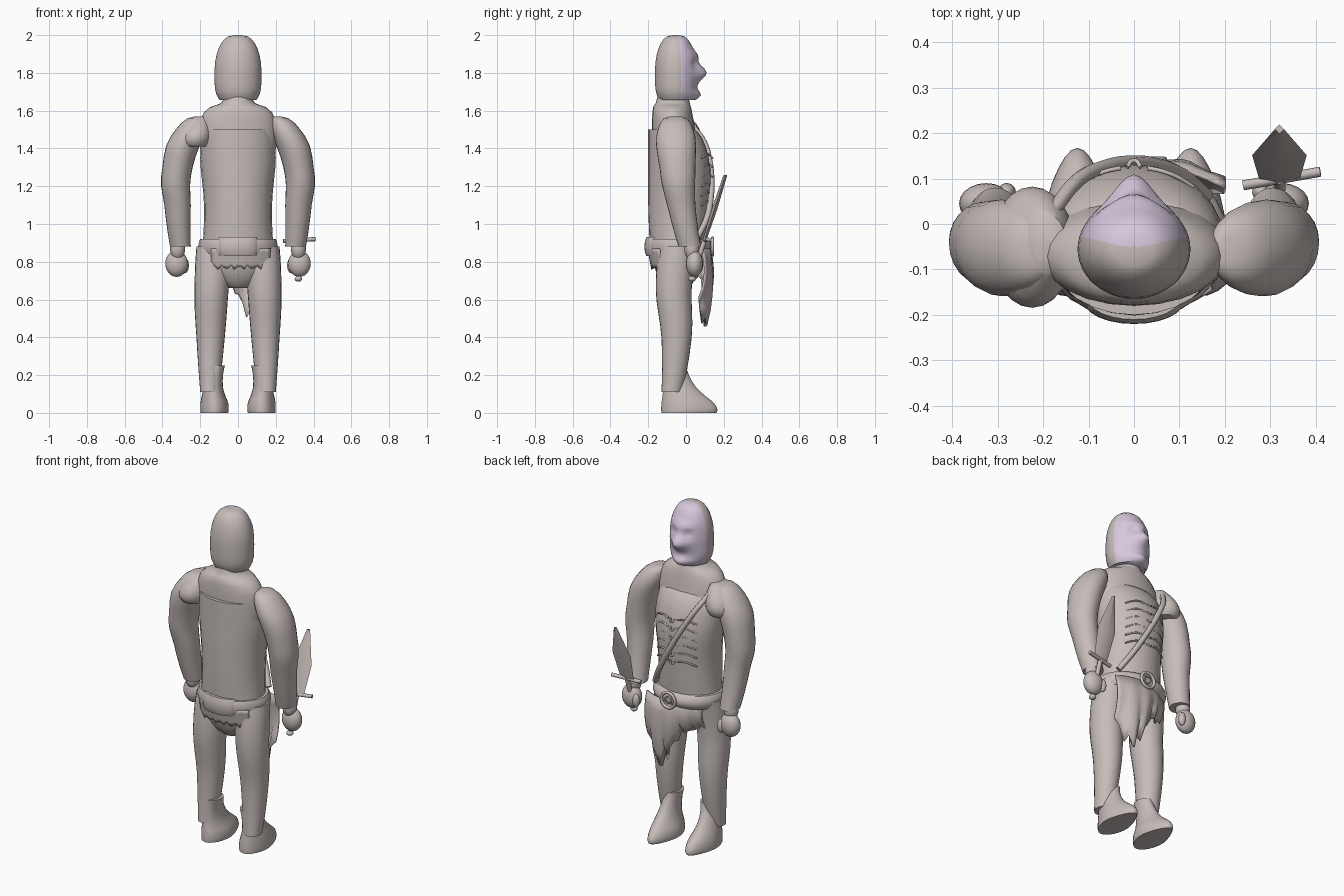
import bpy, bmesh, math
from mathutils import Vector

cube = bpy.data.objects.get("Cube")
if cube:
    bpy.data.objects.remove(cube)


def material(name, *rgb):
    mat = bpy.data.materials.new(name)
    mat.use_nodes = True
    mat.diffuse_color = (*rgb, 1)
    mat.node_tree.nodes["Principled BSDF"].inputs["Base Color"].default_value = (*rgb, 1)
    return mat


STONE = material("warm grey", .57, .51, .49)
LILAC = material("pale lilac", .68, .58, .73)


def bump(value, centre, width):
    return math.exp(-((value - centre) / width)**2)


def mesh_object(name, bm):
    bmesh.ops.recalc_face_normals(bm, faces=bm.faces)
    mesh = bpy.data.meshes.new(name)
    bm.to_mesh(mesh)
    bm.free()
    mesh.materials.append(STONE)
    obj = bpy.data.objects.new(name, mesh)
    bpy.context.collection.objects.link(obj)
    bpy.ops.object.select_all(action="DESELECT")
    obj.select_set(True)
    bpy.context.view_layer.objects.active = obj
    bpy.ops.object.shade_smooth_by_angle(angle=math.radians(50))
    return obj


def smooth_rows(rows, steps):
    """Fill in rows between the given ones along a smooth curve."""
    rows = [Vector(row) for row in rows]
    padded = [rows[0], *rows, rows[-1]]
    result = []
    for before, start, end, after in zip(padded, rows, rows[1:], padded[3:]):
        slope_in, slope_out = (end - before) / 2, (after - start) / 2
        for step in range(steps):
            t = step / steps
            from_start = start + slope_in * t
            from_end = end - slope_out * (1 - t)
            result.append(from_start.lerp(from_end, t * t * (3 - 2 * t)))
    return result + [rows[-1]]


def loft(name, rows, side=1, sides=24, steps=4, shape=None):
    """Stack of ovals; each row is height, x range, y range."""
    bm = bmesh.new()
    rings = []
    for z, left, right, back, front in smooth_rows(rows, steps):
        ring = []
        for k in range(sides):
            angle = math.tau * k / sides
            co = Vector((side * (left + right + (right - left) * math.cos(angle)) / 2,
                         (back + front + (front - back) * math.sin(angle)) / 2, z))
            ring.append(bm.verts.new(shape(co) if shape else co))
        rings.append(ring)
    for low, high in zip(rings, rings[1:]):
        for k in range(sides):
            bm.faces.new((low[k - 1], low[k], high[k], high[k - 1]))
    bm.faces.new(rings[0])
    bm.faces.new(rings[-1])
    return mesh_object(name, bm)


def core(name, rows, **options):
    """Symmetric loft; each row is height, half width, back, front."""
    return loft(name, [(z, -half, half, back, front) for z, half, back, front in rows], **options)


def ball(name, centre, radii):
    bm = bmesh.new()
    bmesh.ops.create_uvsphere(bm, u_segments=20, v_segments=12, radius=1)
    bmesh.ops.scale(bm, vec=radii, verts=bm.verts)
    bmesh.ops.translate(bm, vec=centre, verts=bm.verts)
    return mesh_object(name, bm)


def tube(name, points, radius, closed=False):
    curve = bpy.data.curves.new(name, "CURVE")
    curve.dimensions = "3D"
    curve.bevel_depth, curve.bevel_resolution, curve.resolution_u = radius, 2, 5
    curve.use_fill_caps = True
    spline = curve.splines.new("BEZIER")
    spline.bezier_points.add(len(points) - 1)
    spline.use_cyclic_u = closed
    for point, co in zip(spline.bezier_points, points):
        point.co = co
        point.handle_left_type = point.handle_right_type = "AUTO"
    curve.materials.append(STONE)
    obj = bpy.data.objects.new(name, curve)
    bpy.context.collection.objects.link(obj)


def cloth(name, left, right, hem_at, depth_at, top=.87, columns=18, rows=5):
    """Hanging rag with a torn hem height and a depth given by rules."""
    bm = bmesh.new()
    grid = []
    for i in range(columns + 1):
        x = left + (right - left) * i / columns
        hem = hem_at(x) + (top - hem_at(x)) * .1 * math.sin(2.4 * i)
        grid.append([bm.verts.new((x, depth_at(x, j / rows), top + (hem - top) * j / rows))
                     for j in range(rows + 1)])
    for one, other in zip(grid, grid[1:]):
        for j in range(rows):
            bm.faces.new((one[j], other[j], other[j + 1], one[j + 1]))
    thickness = mesh_object(name, bm).modifiers.new("thickness", "SOLIDIFY")
    thickness.thickness, thickness.offset = .01, 0


# Head: domed cap over a tapering jaw, with brow, nose, chin and eye hollows
def face_shape(co):
    if co.y > 0:
        nose = .055 * bump(co.z, 1.8, .045) * bump(co.x, 0, .05)
        brow = .018 * bump(co.z, 1.89, .03) * bump(co.x, 0, .07)
        chin = .035 * bump(co.z, 1.68, .03) * bump(co.x, 0, .06)
        eyes = .015 * bump(co.z, 1.85, .02) * bump(abs(co.x), .045, .02)
        co.y += nose + brow + chin - eyes
    return co


head_rows = []
for i in range(-6, 9):
    t = abs(i) / 8
    if i < 0:
        z, half = 1.8 - .19 * t, .124 - .08 * t**4
    else:
        lift = t * math.radians(89)
        z, half = 1.8 + .2 * math.sin(lift), .124 * math.cos(lift)**.7
    head_rows.append((z, half, -.055 - .88 * half, -.055 + .88 * half))
head = core("head", head_rows, sides=48, steps=2, shape=face_shape)
head.data.materials.append(LILAC)
for face in head.data.polygons:
    face.material_index = int(face.center.y + .054 > abs(face.center.x) / 4)

# Neck and mantle, vest, hips and belt
core("neck_mantle", [(1.3, .18, -.17, .08), (1.55, .2, -.18, .04),
                     (1.64, .09, -.16, .02), (1.7, .08, -.14, .01)])
core("torso", [(.86, .19, -.19, .1), (1.1, .18, -.2, .12), (1.35, .2, -.2, .12), (1.5, .18, -.2, .05)])
core("hips", [(.66, .05, -.1, .02), (.75, .16, -.16, .06), (.9, .19, -.18, .1)])
core("belt", [(.84, .2, -.2, .12), (.88, .21, -.21, .14), (.92, .2, -.2, .12)])
core("back_pouch", [(.83, .1, -.21, -.12), (.88, .11, -.22, -.12), (.93, .1, -.21, -.12)])

# Limbs on both sides
def taper_toe(co):
    middle = math.copysign(.125, co.x)
    co.x = middle + (co.x - middle) * (1 - 2 * max(co.y, 0))
    return co


for side, label in ((1, "left"), (-1, "right")):
    loft(label + "_arm", [(.88, .25, .36, -.04, .08), (1.1, .25, .39, -.1, .05),
                          (1.3, .24, .4, -.14, .05), (1.5, .17, .33, -.15, .04),
                          (1.57, .18, .22, -.08, -.03)], side)
    ball(label + "_wrist", (side * .32, .03, .87), (.04, .04, .06))
    ball(label + "_fist", (side * .325, .045, .79), (.06, .045, .07))
    ball(label + "_thumb", (side * .28, .07, .78), (.02, .02, .04))
    loft(label + "_trouser_leg", [(.11, .1, .2, -.13, -.02), (.4, .07, .22, -.13, .03),
                                  (.65, .05, .23, -.16, .03), (.88, .03, .22, -.14, .06)], side)
    loft(label + "_boot", [(0, .05, .2, -.13, .16), (.05, .05, .2, -.13, .15),
                           (.14, .08, .18, -.12, .05), (.25, .07, .16, -.12, 0)], side,
         shape=taper_toe)

# Shoulder pad on one side
loft("shoulder_pad", [(1.41, -.3, -.15, -.16, .06), (1.48, -.31, -.13, -.18, .08),
                      (1.57, -.23, -.15, -.1, .02)])

# Ragged loincloth and rear rag
cloth("front_loincloth", -.15, .2, lambda x: .72 - .25 * bump(x, .1, .1),
      lambda x, t: .125 - 2 * (x - .05)**2 + .1 * t * (1 - t) - .02 * t + .01 * t * math.sin(70 * x))
cloth("rear_rag", -.14, .17, lambda x: .77, lambda x, t: -.2 + 2 * x * x + .02 * t)


# Buckle, diagonal strap, rib ridges and stitches on the chest
def chest_y(x):
    return .16 * math.sqrt(1 - (x / .19)**2) - .035


quarters = [math.tau * k / 4 for k in range(4)]
for radius in (.02, .045):
    tube("belt_buckle", [(.02 + radius * math.cos(a), .14, .88 + radius * math.sin(a))
                         for a in quarters], radius / 5, closed=True)
strap_spots = [k / 6 for k in range(7)]
tube("chest_strap", [(.34 * t - .18, chest_y(.34 * t - .18) + .01, 1.53 - .6 * t)
                     for t in strap_spots], .016)
for level in range(6):
    z = 1.1 + level * .05
    tube("stitch", [(x, .14 - abs(x), z + abs(x)) for x in (-.015, 0, .015)], .005)
    for side in (1, -1):
        tube("rib_ridge", [(side * x, chest_y(x), z + .02 * math.sin(x * 25))
                           for x in (.03, .06, .1, .13)], .005)


# Short sword leaning forward from the fist
def lean(co):
    return co + Vector((.32, .1 + (co.z - .92) * .32, 0))


core("sword_blade", [(.92, .045, -.01, .01), (1.08, .06, -.015, .015), (1.26, .01, -.01, .01)],
     sides=4, steps=1, shape=lean)
tube("sword_grip", [lean(Vector((0, 0, z))) for z in (.7, .92)], .013)
ball("sword_pommel", lean(Vector((0, 0, .71))), (.02, .02, .015))
tube("sword_guard", [(.24, .085, .91), (.41, .115, .92)], .011)
